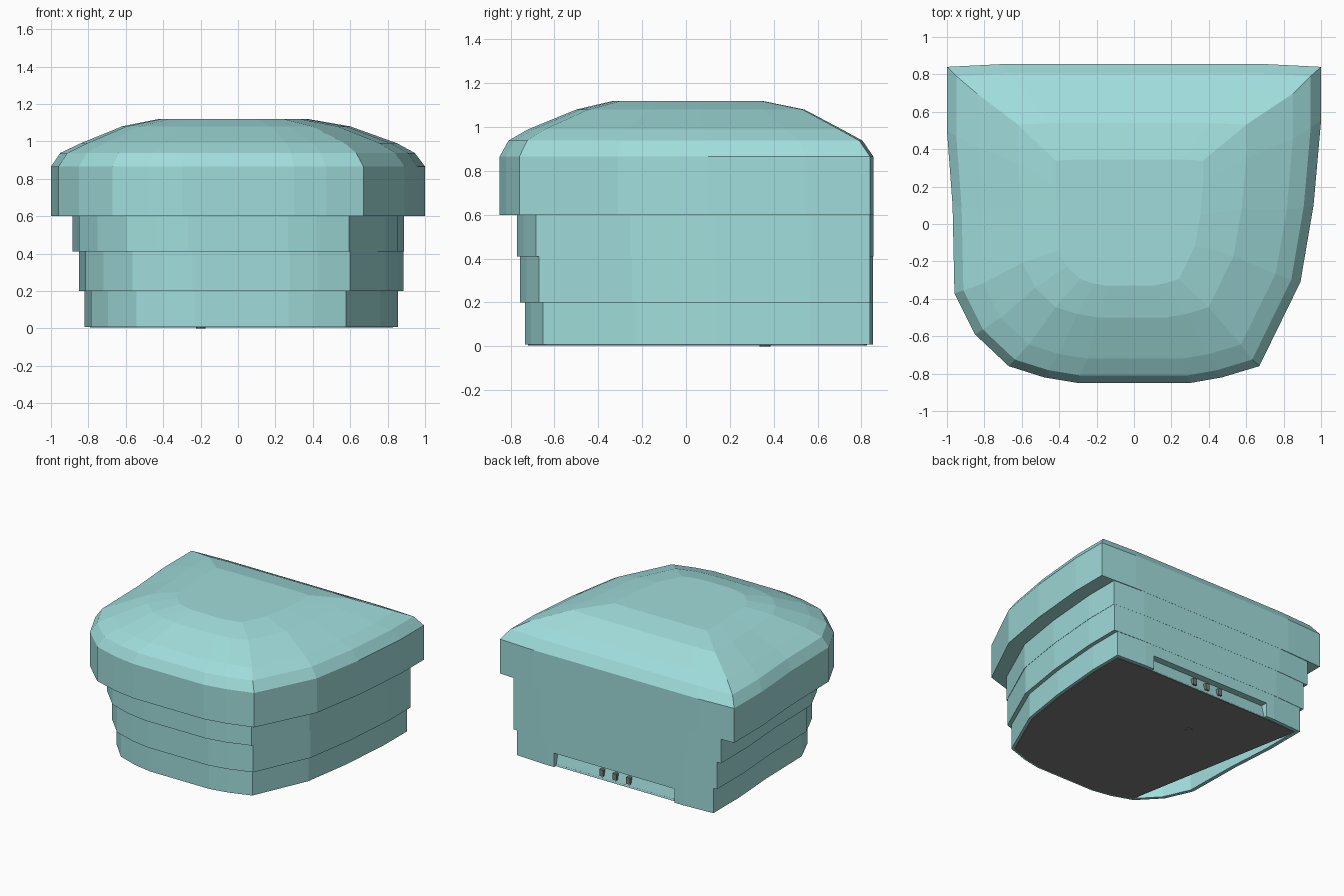
import bpy, bmesh

if "Cube" in bpy.data.objects:
    bpy.data.objects.remove(bpy.data.objects["Cube"])

# Plan outline of the widest band, counter-clockwise
OUTLINE = [(-0.3, -0.85), (0.3, -0.85), (0.47, -0.82), (0.67, -0.76), (0.89, -0.31),
           (0.96, 0.1), (1, 0.55), (1, 0.84), (0.7, 0.855), (-0.7, 0.855), (-1, 0.84),
           (-1, 0.5), (-0.97, 0.1), (-0.96, -0.37), (-0.85, -0.59), (-0.67, -0.76),
           (-0.48, -0.82)]


def material(name, color):
    mat = bpy.data.materials.new(name)
    mat.diffuse_color = (*color, 1)
    mat.use_nodes = True
    mat.node_tree.nodes["Principled BSDF"].inputs["Base Color"].default_value = mat.diffuse_color
    return mat


def fit(x0, x1, y0, y1):
    """Outline stretched into the given bounds."""
    return [(x0 + (x + 1) / 2 * (x1 - x0), y0 + (y + 0.85) / 1.705 * (y1 - y0))
            for x, y in OUTLINE]


def loft(name, rings, mat=None):
    """Closed solid skinned through rings of 3D points."""
    bm = bmesh.new()
    loops = [[bm.verts.new(p) for p in ring] for ring in rings]
    n = len(loops[0])
    for a, b in zip(loops, loops[1:]):
        for i in range(n):
            j = (i + 1) % n
            bm.faces.new((a[i], a[j], b[j], b[i]))
    bm.faces.new(loops[0][::-1])
    bm.faces.new(loops[-1])
    bmesh.ops.recalc_face_normals(bm, faces=bm.faces)
    mesh = bpy.data.meshes.new(name)
    bm.to_mesh(mesh)
    bm.free()
    obj = bpy.data.objects.new(name, mesh)
    bpy.context.collection.objects.link(obj)
    if mat:
        mesh.materials.append(mat)
    return obj


def prism(name, pts, z0, z1, mat=None):
    return loft(name, [[(x, y, z) for x, y in pts] for z in (z0, z1)], mat)


def cut(obj, cutter):
    cutter.hide_render = True
    mod = obj.modifiers.new("cut", 'BOOLEAN')
    mod.operation = 'DIFFERENCE'
    mod.solver = 'EXACT'
    mod.object = cutter
    bpy.context.view_layer.objects.active = obj
    bpy.ops.object.modifier_apply(modifier=mod.name)
    bpy.data.objects.remove(cutter)


teal = material("teal", (0.35, 0.72, 0.71))
grey = material("dark_grey", (0.2, 0.2, 0.2))

# Body: three stepped tiers, wide band and domed top (x0, x1, y0, y1, z)
levels = [(-0.82, 0.855, -0.735, 0.852, 0.008), (-0.82, 0.855, -0.735, 0.852, 0.2),
          (-0.85, 0.885, -0.756, 0.853, 0.2), (-0.85, 0.885, -0.756, 0.853, 0.41),
          (-0.885, 0.887, -0.77, 0.854, 0.41), (-0.885, 0.887, -0.77, 0.854, 0.6),
          (-1, 1, -0.85, 0.855, 0.6), (-1, 1, -0.85, 0.855, 0.865),
          (-0.95, 0.945, -0.81, 0.805, 0.938), (-0.84, 0.85, -0.72, 0.71, 0.99),
          (-0.62, 0.6, -0.5, 0.54, 1.08), (-0.42, 0.37, -0.33, 0.345, 1.12)]
body = loft("body", [[(x, y, lv[4]) for x, y in fit(*lv[:4])] for lv in levels], teal)

# Sloped recess low on the back
profile = [(0.9, 0.115), (0.80, 0.115), (0.835, -0.02), (0.9, -0.02)]
cut(body, loft("recess_cutter", [[(x, y, z) for y, z in profile] for x in (-0.5, 0.53)], teal))

# Open gap beside the base plate on the left
base = fit(-0.79, 0.83, -0.72, 0.825)
cut(body, prism("gap_cutter", base[10:16], -0.05, 0.19, teal))

# Base plate, stopping short of the gap
prism("base_plate", base[:11] + base[15:], 0.004, 0.02, grey)

# Base screw
bpy.ops.mesh.primitive_cylinder_add(vertices=8, radius=0.025, depth=0.01,
                                    location=(-0.2, 0.36, 0.005))
screw = bpy.context.object
screw.name = "base_screw"
screw.data.materials.append(grey)

# Three small contacts in the recess
for i, x in enumerate((-0.09, 0.025, 0.14)):
    pts = [(x - 0.016, 0.79), (x + 0.016, 0.79), (x + 0.016, 0.835), (x - 0.016, 0.835)]
    prism(f"contact_{i + 1}", pts, 0.035, 0.085, grey)
